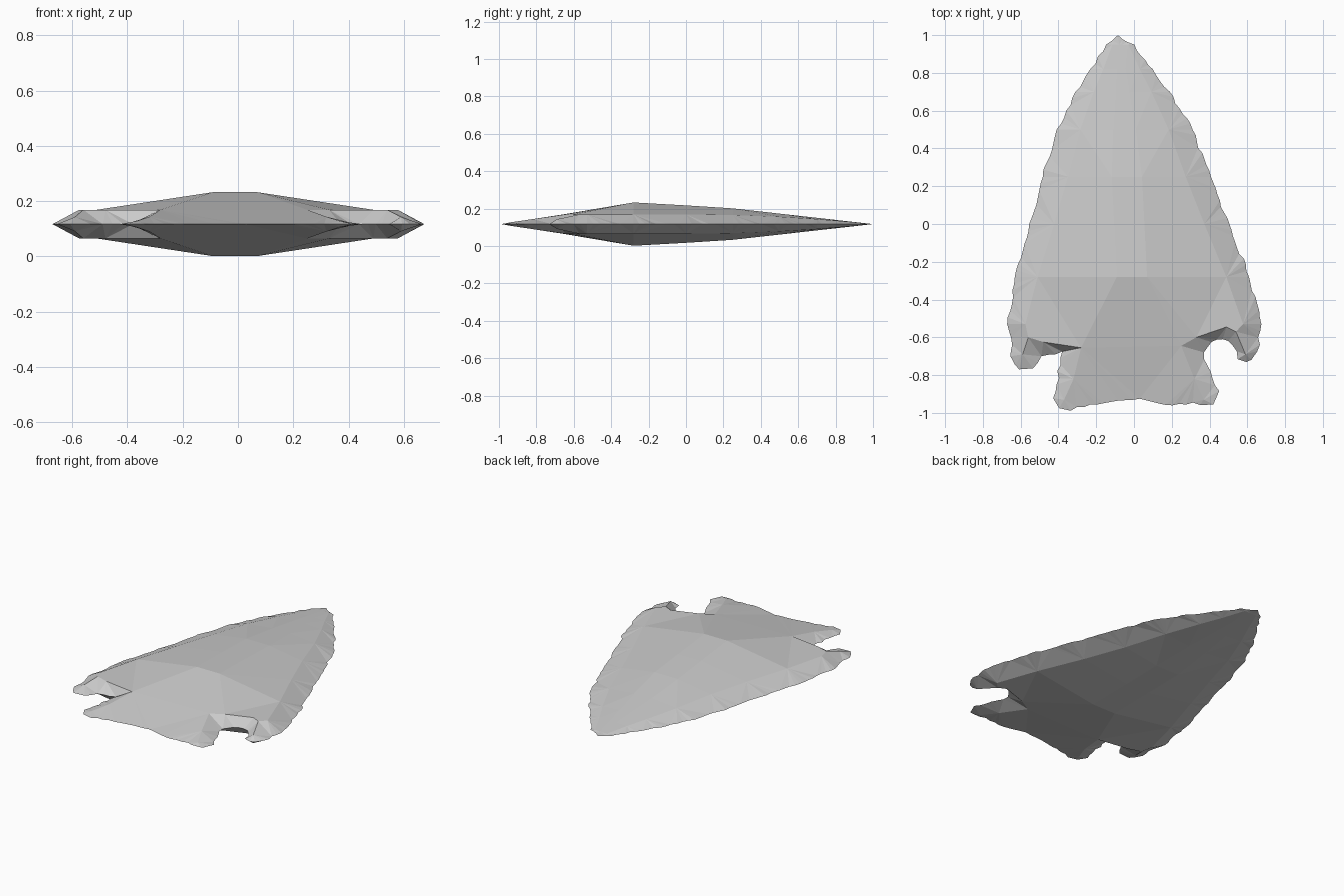
import bpy
import bmesh
import random
from mathutils import Vector
from mathutils.geometry import delaunay_2d_cdt

random.seed(7)
PEAK = 0.117
SHOULDER = 0.052

default_cube = bpy.data.objects.get("Cube")
if default_cube:
    bpy.data.objects.remove(default_cube, do_unlink=True)


def make_material(name, value):
    material = bpy.data.materials.new(name)
    material.use_nodes = True
    colour = (value, value, value, 1)
    material.diffuse_color = colour
    shader = next(n for n in material.node_tree.nodes if n.type == "BSDF_PRINCIPLED")
    shader.inputs["Base Color"].default_value = colour
    shader.inputs["Roughness"].default_value = 0.8
    return material


def centre_line(y):
    """The blade leans slightly to one side towards its tip."""
    return -0.05 * (y + 0.5)


def blade_edge(side, y, width):
    return Vector((centre_line(y) + side * width, y))


def blade_shoulder(side, y, width):
    """Crease between the thin flaked rim and the body of the blade."""
    inset = 0.75 - 0.2 * y
    height = SHOULDER * (1 - max(0, y) ** 2)
    return (centre_line(y) + side * width * inset, y, height)


def blade_ridge(side, y):
    """Edge of the narrow flat strip along the middle of the blade."""
    half_width = 0.08 * min(1, 1.5 * (1 - y))
    height = min(0.1 - 0.056 * y, 0.112 * (1 - y))
    return (centre_line(y) + side * half_width, y, min(height, PEAK))


def stem_point(x, y):
    """The stem thins evenly from the neck to its base."""
    return (x, y, SHOULDER * (y + 1) / 0.35)


def chip_edge(corners, step, depth):
    """Subdivide a closed outline and knock its new points in and out."""
    points = []
    for index, corner in enumerate(corners):
        start = Vector(corner)
        along = Vector(corners[(index + 1) % len(corners)]) - start
        normal = Vector((along.y, -along.x)).normalized()
        pieces = max(1, round(along.length / step))
        points.append(start)
        for piece in range(1, pieces):
            shift = normal * random.uniform(-depth, depth)
            points.append(start + along * (piece / pieces) + shift)
    return points


# Blade half widths from the tip down, then the barbs, notches and stem
blade = [(.95, .075), (.82, .165), (.7, .25), (.5, .36), (.25, .445),
         (0, .53), (-.28, .62), (-.53, .673)]
left_notch = [(-.645, -.64), (-.66, -.73), (-.55, -.8), (-.49, -.7), (-.38, -.675)]
stem = [(-.41, -.85), (-.43, -.96), (-.37, -1), (-.23, -.955), (.03, -.925),
        (.06, -.95), (.42, -.955), (.46, -.92), (.39, -.75), (.37, -.68)]
right_notch = [(.41, -.625), (.47, -.61), (.52, -.64), (.57, -.75), (.65, -.71)]

left_edge = [blade_edge(-1, *row) for row in blade]
right_edge = [blade_edge(1, *row) for row in reversed(blade)]
corners = [(-.085, 1)] + left_edge + left_notch + stem + right_notch + right_edge
outline = chip_edge(corners, 0.035, 0.009)

# Raised creases that give the stone its facets
notch_lips = {
    -1: [(-.56, -.6), (-.48, -.625), (-.28, -.655)],
    1: [(.54, -.57), (.49, -.545), (.33, -.6), (.25, -.645)],
}
creases = []
crown = []
neck = []
for side, lip_points in notch_lips.items():
    lip = [(x, y, SHOULDER) for x, y in lip_points]
    shoulder = [blade_shoulder(side, *row) for row in blade]
    ridge = [blade_ridge(side, y) for y, width in blade[:-1]]
    barb = (side * 0.59, -0.69, SHOULDER / 2)
    foot = [stem_point(side * 0.32, -0.82), stem_point(side * 0.37, -0.93)]
    creases += [shoulder + lip + foot, ridge, [lip[0], barb]]
    crown.append(ridge[-1])
    neck.append(lip[-1])
creases += [crown, neck]

flat_points = list(outline)
heights = [0] * len(outline)
edges = [(i, (i + 1) % len(outline)) for i in range(len(outline))]
known = {}
for crease in creases:
    indices = []
    for x, y, height in crease:
        if (x, y) not in known:
            known[(x, y)] = len(flat_points)
            flat_points.append(Vector((x, y)))
            heights.append(height)
        indices.append(known[(x, y)])
    edges += zip(indices, indices[1:])

# Facets between the cutting edge and the creases
points, _, triangles, origins, _, _ = delaunay_2d_cdt(flat_points, edges, [], 1, 1e-5)
bm = bmesh.new()
verts = []
for point, sources in zip(points, origins):
    height = max((heights[s] for s in sources), default=0)
    verts.append(bm.verts.new((point.x, point.y, height)))
for triangle in triangles:
    facet = [verts[i] for i in triangle]
    if max(v.co.z for v in facet) > 0:
        bm.faces.new(facet)
bmesh.ops.delete(bm, geom=[v for v in bm.verts if not v.link_faces], context="VERTS")
for face in bm.faces:
    face.normal_update()
    if face.normal.z < 0:
        face.normal_flip()

mesh = bpy.data.meshes.new("stone_point")
bm.to_mesh(mesh)
bm.free()
mesh.materials.append(make_material("grey stone", 0.6))
stone_point = bpy.data.objects.new("stone_point", mesh)
bpy.context.collection.objects.link(stone_point)
stone_point.location.z = PEAK

# Matching underside
mirror = stone_point.modifiers.new("underside", "MIRROR")
mirror.use_axis = (False, False, True)
mirror.merge_threshold = 0.0005
